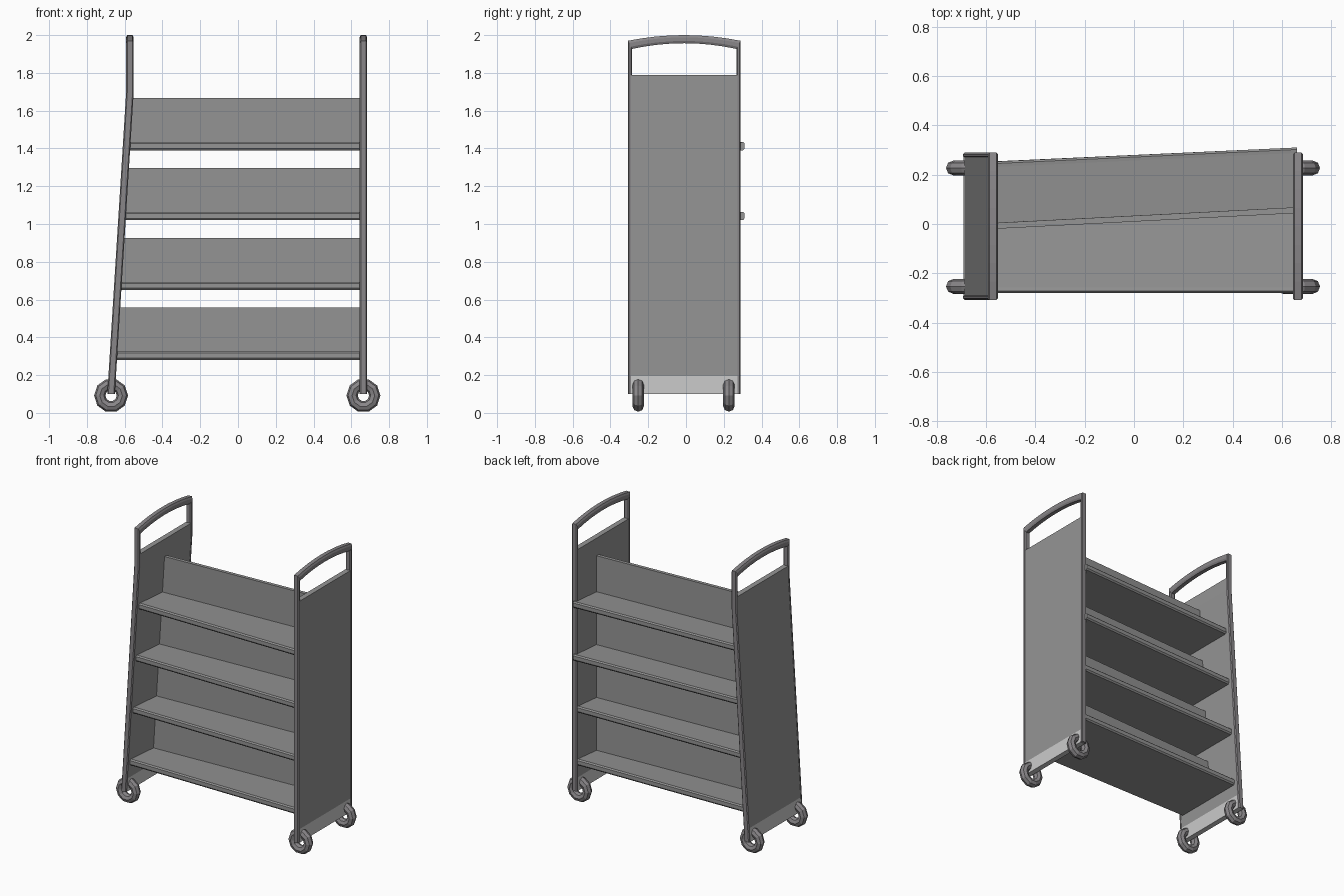
import bpy, bmesh, math

if "Cube" in bpy.data.objects:
    bpy.data.objects.remove(bpy.data.objects["Cube"])


def grey(name, r, g, b):
    m = bpy.data.materials.new(name)
    m.diffuse_color = (r, g, b, 1)
    m.use_nodes = True
    m.node_tree.nodes["Principled BSDF"].inputs["Base Color"].default_value = m.diffuse_color
    return m


DARK = grey("dark_grey", 0.30, 0.30, 0.30)
TRIM = grey("trim_grey", 0.25, 0.24, 0.25)
PALE = grey("pale_grey", 0.54, 0.54, 0.54)


def frame_x(side, z):
    """Centre line of an end frame: right is upright, left leans then straightens."""
    if side > 0:
        return 0.664
    return -0.672 + 0.1 * min(1.0, max(0.0, (z - 0.1) / 1.6))


def loft(name, rings, mat):
    """Join matching rings of points with quads and cap both ends."""
    bm = bmesh.new()
    vs = [[bm.verts.new(p) for p in r] for r in rings]
    n = len(rings[0])
    for a, b in zip(vs, vs[1:]):
        for i in range(n):
            j = (i + 1) % n
            bm.faces.new((a[i], a[j], b[j], b[i]))
    bm.faces.new(vs[0][::-1])
    bm.faces.new(vs[-1])
    bmesh.ops.recalc_face_normals(bm, faces=bm.faces)
    me = bpy.data.meshes.new(name)
    bm.to_mesh(me)
    bm.free()
    me.materials.append(mat)
    ob = bpy.data.objects.new(name, me)
    bpy.context.collection.objects.link(ob)
    return ob


BOX = [(0, -1), (0, 1), (1, 1), (1, -1)]
OCT = [(0, -.7), (0, .7), (.28, 1), (.72, 1), (1, .7), (1, -.7), (.72, -1), (.28, -1)]


def strip(name, side, stations, half, section, mat):
    """Bar following the end frame; stations are (outer y,z), (inner y,z) pairs."""
    rings = []
    for (y0, z0), (y1, z1) in stations:
        ring = []
        for u, v in section:
            z = z0 + u * (z1 - z0)
            ring.append((frame_x(side, z) + v * half, y0 + u * (y1 - y0), z))
        rings.append(ring)
    return loft(name, rings, mat)


Y0, Y1, W = -0.308, 0.289, 0.022
YC, HALF = (Y0 + Y1) / 2, (Y1 - Y0) / 2

for side, label in ((-1, "left"), (1, "right")):
    # posts and arched push handle as one continuous bar
    path = [((Y0, z), (Y0 + W, z)) for z in (0.1, 1.7)]
    for i in range(9):
        t = -1 + i / 4
        rise = 0.03 * (1 - t * t)
        path.append(((YC + t * HALF, 1.97 + rise),
                     (YC + t * (HALF - W), 1.927 + rise)))
    path += [((Y1, z), (Y1 - W, z)) for z in (1.7, 0.1)]
    strip(label + "_handle_frame", side, path, 0.02, OCT, TRIM)

    # end panel with a paler kick strip at the bottom
    for part, heights, mat in (("end_panel", (0.195, 1.7, 1.79), DARK),
                               ("kick_strip", (0.1, 0.195), PALE)):
        strip(f"{label}_{part}", side,
              [((Y0 + 0.006, z), (Y1 - 0.006, z)) for z in heights],
              0.0185, BOX, mat)

    # caster wheels
    for y, where in ((-0.253, "front"), (0.227, "back")):
        bpy.ops.mesh.primitive_torus_add(
            major_segments=10, minor_segments=8, major_radius=0.06,
            minor_radius=0.03, location=(frame_x(side, 0.1), y, 0.092),
            rotation=(math.pi / 2, 0, 0))
        wheel = bpy.context.object
        wheel.name = f"{label}_{where}_wheel"
        wheel.data.materials.append(TRIM)


def shelf_ring(x, outer, inner, z):
    """Flat-bottomed shelf section whose top dips gently inwards from the lip."""
    s = 1 if inner > outer else -1
    yz = [(outer, z + 0.01), (outer, z + 0.036), (outer + s * 0.008, z + 0.044),
          (outer + s * 0.022, z + 0.042), (inner, z + 0.024),
          (inner, z), (outer + s * 0.008, z)]
    return [(x, y, h) for y, h in yz]


# four double-sided shelf levels, back half slightly skewed
for k, back_right in enumerate((0.283, 0.283, 0.31, 0.31)):
    z = 0.28 + 0.37 * k
    xl, xr = frame_x(-1, z + 0.03) + 0.005, 0.66
    cl, cr = -0.008, 0.056
    loft(f"front_shelf_{k + 1}", [shelf_ring(xl, -0.28, cl, z),
                                  shelf_ring(xr, -0.28, cr, z)], DARK)
    loft(f"back_shelf_{k + 1}", [shelf_ring(xl, 0.252, cl, z),
                                 shelf_ring(xr, back_right, cr, z)], DARK)
    # upright divider between the two halves
    top = z + 0.277
    rings = []
    for c, xs in ((cl, [frame_x(-1, h) + 0.005 for h in (z, top)]), (cr, (xr, xr))):
        rings.append([(xs[0], c - 0.012, z + 0.002), (xs[0], c + 0.012, z + 0.002),
                      (xs[1], c + 0.012, top), (xs[1], c - 0.012, top)])
    loft(f"shelf_divider_{k + 1}", rings, DARK)
